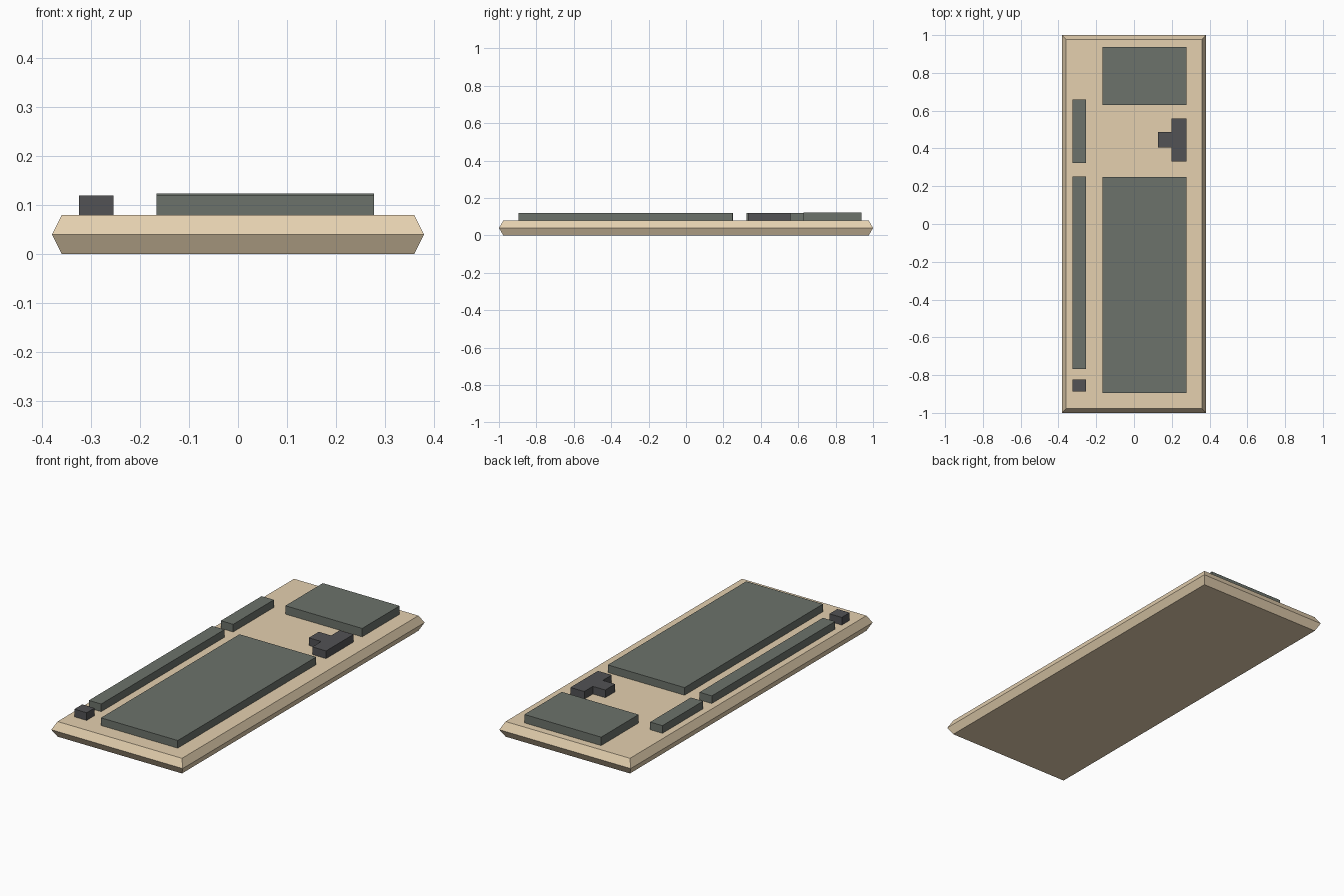
import bpy, bmesh

if "Cube" in bpy.data.objects:
    bpy.data.objects.remove(bpy.data.objects["Cube"])


def material(name, color):
    m = bpy.data.materials.new(name)
    m.diffuse_color = (*color, 1)
    m.use_nodes = True
    m.node_tree.nodes["Principled BSDF"].inputs["Base Color"].default_value = m.diffuse_color
    return m


TAN = material("tan_plastic", (0.78, 0.63, 0.43))
GREEN = material("grey_green_keys", (0.15, 0.17, 0.147))
DARK = material("dark_keys", (0.085, 0.085, 0.09))


def loft(name, rings, mat):
    """Closed solid from stacked outlines: each ring is (points, z)."""
    bm = bmesh.new()
    loops = [[bm.verts.new((x, y, z)) for x, y in pts] for pts, z in rings]
    for low, high in zip(loops, loops[1:]):
        for i in range(len(low)):
            j = (i + 1) % len(low)
            bm.faces.new((low[i], low[j], high[j], high[i]))
    bm.faces.new(loops[0][::-1])
    bm.faces.new(loops[-1])
    bmesh.ops.recalc_face_normals(bm, faces=bm.faces)
    mesh = bpy.data.meshes.new(name)
    bm.to_mesh(mesh)
    bm.free()
    mesh.materials.append(mat)
    ob = bpy.data.objects.new(name, mesh)
    bpy.context.collection.objects.link(ob)
    return ob


def rect(x0, x1, y0, y1):
    return [(x0, y0), (x1, y0), (x1, y1), (x0, y1)]


BASE_TOP = 0.079

# Keyboard case with an edge that points outward at mid height
inner = rect(-0.36, 0.36, -0.977, 0.977)
outer = rect(-0.38, 0.38, -1, 1)
loft("keyboard_case", [(inner, 0), (outer, 0.0395), (inner, BASE_TOP)], TAN)

# Rectangular key blocks: name, x range, y range, top height, material
blocks = [
    ("main_key_block", -0.166, 0.278, -0.895, 0.249, 0.119, GREEN),
    ("number_pad", -0.166, 0.278, 0.629, 0.938, 0.123, GREEN),
    ("function_key_row", -0.325, -0.254, -0.768, 0.251, 0.119, GREEN),
    ("system_key_row", -0.325, -0.254, 0.323, 0.659, 0.119, GREEN),
    ("escape_key", -0.325, -0.254, -0.888, -0.823, 0.119, DARK),
]
for name, x0, x1, y0, y1, top, mat in blocks:
    outline = rect(x0, x1, y0, y1)
    loft(name, [(outline, BASE_TOP), (outline, top)], mat)

# T-shaped arrow key cluster
arrows = [(0.278, 0.331), (0.278, 0.558), (0.198, 0.558), (0.198, 0.487),
          (0.126, 0.487), (0.126, 0.405), (0.198, 0.405), (0.198, 0.331)]
loft("arrow_keys", [(arrows, BASE_TOP), (arrows, 0.119)], DARK)
